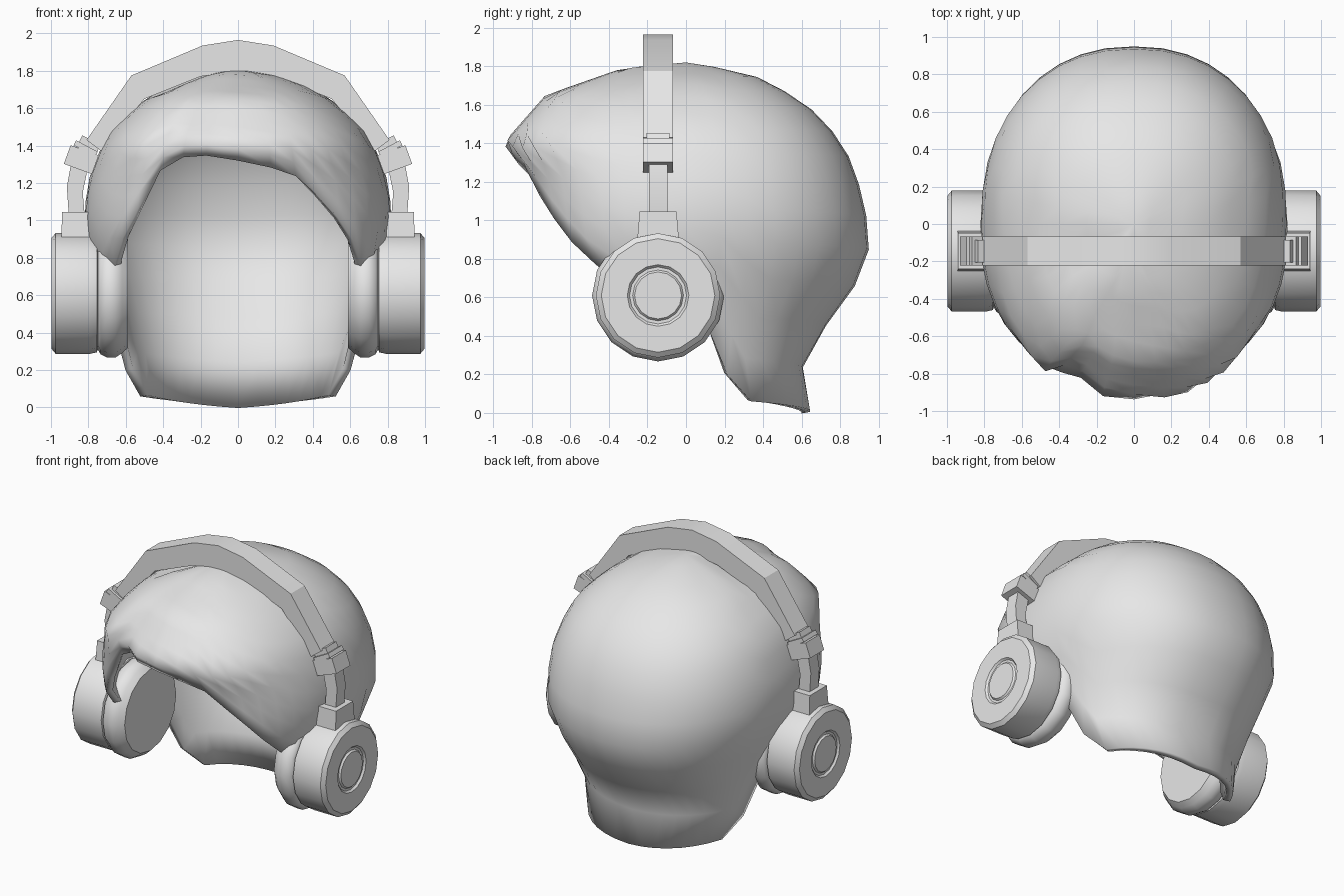
import bpy, bmesh, math
from math import sin, cos, radians, exp

cube = bpy.data.objects.get("Cube")
if cube:
    bpy.data.objects.remove(cube)

grey = bpy.data.materials.new("plain_grey")
grey.use_nodes = True
grey.diffuse_color = (0.8, 0.8, 0.8, 1)
grey.node_tree.nodes["Principled BSDF"].inputs["Base Color"].default_value = (0.8, 0.8, 0.8, 1)


def finish(name, bm, angle):
    bmesh.ops.recalc_face_normals(bm, faces=bm.faces)
    mesh = bpy.data.meshes.new(name)
    bm.to_mesh(mesh)
    bm.free()
    mesh.materials.append(grey)
    obj = bpy.data.objects.new(name, mesh)
    bpy.context.collection.objects.link(obj)
    bpy.ops.object.select_all(action="DESELECT")
    bpy.context.view_layer.objects.active = obj
    obj.select_set(True)
    bpy.ops.object.shade_smooth_by_angle(angle=radians(angle))
    return obj


def lerp(table, t):
    """Piecewise linear lookup in an ascending table of (key, value)."""
    if t <= table[0][0]:
        return table[0][1]
    for (a, u), (b, v) in zip(table, table[1:]):
        if t <= b:
            return u + (v - u) * (t - a) / (b - a)
    return table[-1][1]


# Hair outline by height: half width, front reach, back reach
TOP = 1.82
WIDTH = [(0, .55), (.06, .58), (.2, .63), (.4, .66), (.72, .75), (.85, .81), (1, .825),
         (1.2, .805), (1.45, .71), (1.6, .56), (1.7, .42), (1.77, .24), (TOP, 0)]
FRONT = [(.4, .5), (.72, .69), (.9, .79), (1.05, .82), (1.24, .85), (1.32, .89), (1.4, .95),
         (1.65, .73), (1.79, .33), (TOP, 0)]
BACK = [(0, .64), (.08, .71), (.22, .6), (.39, .67), (.59, .85), (.85, .95), (1.1, .93),
        (1.4, .82), (1.62, .61), (1.77, .32), (TOP, 0)]
# Hem height by angle from the front, for the left and the right side
BEHIND = [(58, .72), (75, .58), (100, .4), (108, .2), (117, .06), (180, .005)]
HEM_LEFT = [(0, 1.32), (17, 1.25), (33, 1.05), (44, .9)] + BEHIND
HEM_RIGHT = [(0, 1.32), (10, 1.35), (23, 1.33), (30, 1.22), (38, 1.0)] + BEHIND


def hair_point(deg, t):
    a = radians(abs(deg))
    side = 1 if deg >= 0 else -1
    hem = lerp(HEM_LEFT if side > 0 else HEM_RIGHT, abs(deg))
    z = TOP - (TOP - hem) * t ** 1.7
    power = .8 if abs(deg) < 90 else .9
    x = side * lerp(WIDTH, z) * abs(sin(a)) ** power
    y = abs(cos(a)) ** power
    y *= -lerp(FRONT, z) if abs(deg) < 90 else lerp(BACK, z)
    # parting dent in the fringe and a small dip on the crown
    y *= 1 - .13 * t * exp(-((deg + 22) / 9) ** 2)
    z -= .07 * exp(-((x + .3) ** 2 + (y + .16) ** 2) / .008)
    return x, y, z


# Hair shell
COLS, ROWS = 40, 13
bm = bmesh.new()
crown = bm.verts.new((0, 0, TOP))
grid = [[bm.verts.new(hair_point(-180 + 360 * c / COLS, r / ROWS)) for r in range(1, ROWS + 1)]
        for c in range(COLS)]
for c in range(COLS):
    a, b = grid[c], grid[(c + 1) % COLS]
    bm.faces.new((crown, a[0], b[0]))
    for r in range(ROWS - 1):
        bm.faces.new((a[r], a[r + 1], b[r + 1], b[r]))
hair = finish("hair", bm, 60)
shell = hair.modifiers.new("thickness", "SOLIDIFY")
shell.thickness = .045
shell.offset = -1

EAR_Y, EAR_Z = -.145, .61


def slab(name, outline, half_depth, taper=0):
    """Extrude an x-z outline along y, optionally narrower at its highest points."""
    high = max(z for x, z in outline)
    bm = bmesh.new()
    rings = [[bm.verts.new((x, EAR_Y + s * (half_depth - (taper if z == high else 0)), z))
              for x, z in outline] for s in (-1, 1)]
    for ring in rings:
        bm.faces.new(ring)
    n = len(outline)
    for i in range(n):
        j = (i + 1) % n
        bm.faces.new((rings[0][i], rings[0][j], rings[1][j], rings[1][i]))
    return finish(name, bm, 20)


def turned(name, profile, side, sides=16):
    """Spin (x, radius) points about the ear axis."""
    bm = bmesh.new()
    rings = []
    for x, r in profile:
        rings.append([bm.verts.new((side * x, EAR_Y + r * cos(math.tau * i / sides),
                                    EAR_Z + r * sin(math.tau * i / sides))) for i in range(sides)])
    for a, b in zip(rings, rings[1:]):
        for i in range(sides):
            j = (i + 1) % sides
            bm.faces.new((a[i], a[j], b[j], b[i]))
    bm.faces.new(rings[0])
    bm.faces.new(rings[-1])
    return finish(name, bm, 35)


def tilted_box(cx, cz, across, along, deg):
    """Corners of a rectangle whose long way is turned by deg."""
    c, s = cos(radians(deg)), sin(radians(deg))
    return [(cx + u * across * c - v * along * s, cz + u * across * s + v * along * c)
            for u, v in ((-1, -1), (1, -1), (1, 1), (-1, 1))]


# Headband arch
outer = [(0, 1.965), (.19, 1.935), (.57, 1.775), (.81, 1.43)]
inner = [(.73, 1.37), (.5, 1.65), (.2, 1.77), (0, 1.80)]
half = outer + inner
slab("headband", half + [(-x, z) for x, z in reversed(half) if x > 0], .078)

PAD = [(.588, .29), (.62, .32), (.655, .343), (.70, .343), (.735, .325), (.75, .3)]
CUP = [(.745, .29), (.755, .315), (.79, .323), (.975, .323), (.998, .295), (.998, .16),
       (.985, .148), (.985, .132), (.997, .122)]

for side, label in ((1, "left"), (-1, "right")):
    def flip(points):
        return [(side * x, z) for x, z in points]
    # Ear cups
    turned(label + "_ear_pad", PAD, side)
    turned(label + "_ear_cup", CUP, side)
    # Sliding brackets, arms and mounts
    slab(label + "_band_end", flip(tilted_box(.80, 1.395, .055, .04, 25)), .06)
    slab(label + "_bracket_lip", flip(tilted_box(.815, 1.385, .065, .015, 28)), .078)
    slab(label + "_bracket", flip(tilted_box(.838, 1.325, .08, .053, 20)), .078)
    slab(label + "_arm", flip([(.895, 1.29), (.915, 1.18), (.905, 1.03),
                               (.82, 1.03), (.83, 1.15), (.805, 1.27)]), .048)
    slab(label + "_mount", flip([(.785, .9), (.945, .9), (.94, 1.045), (.79, 1.045)]), .108, .012)
